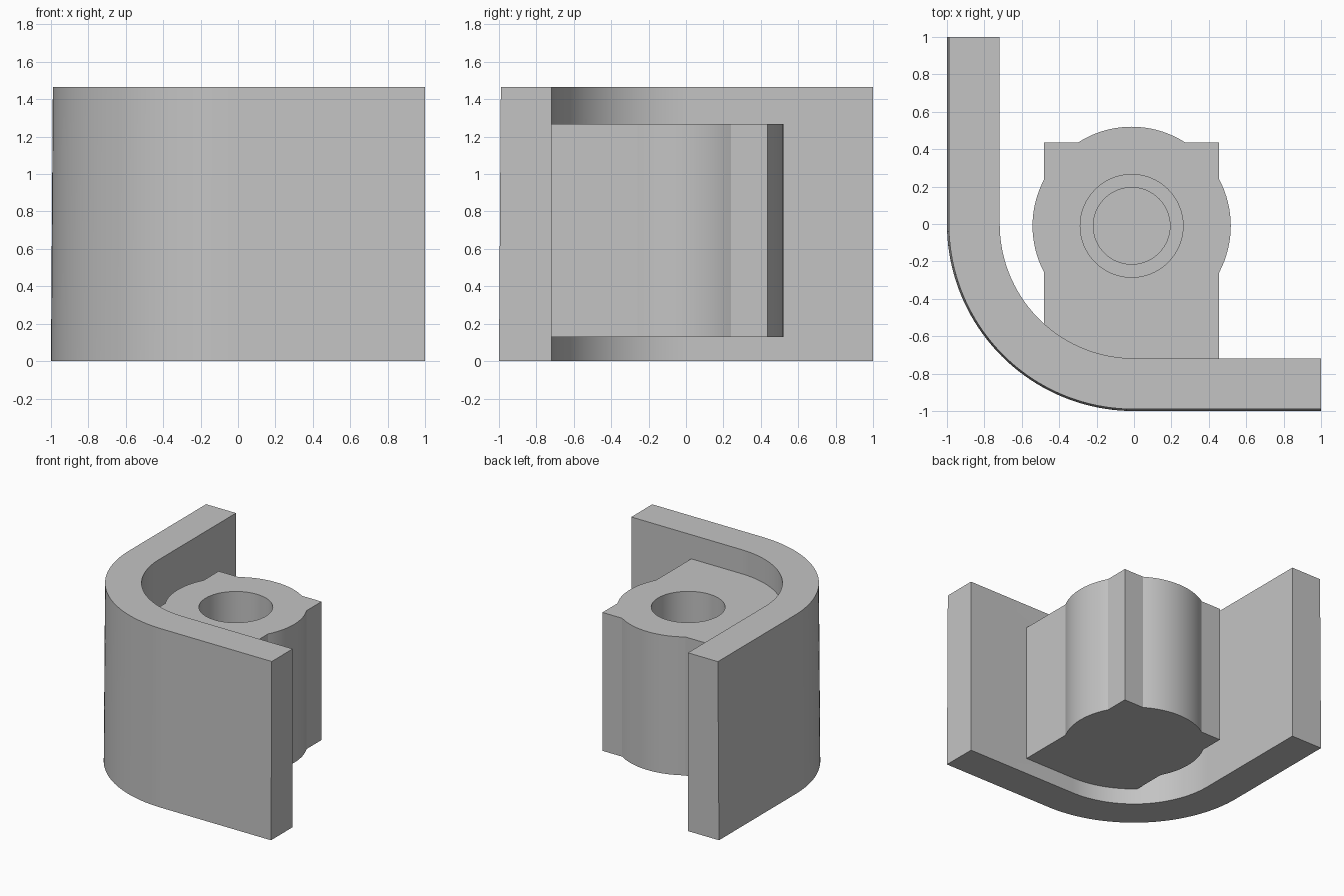
import bpy, bmesh
from math import cos, sin, radians, asin, acos, degrees

if "Cube" in bpy.data.objects:
    bpy.data.objects.remove(bpy.data.objects["Cube"])

grey = bpy.data.materials.new("light grey")
grey.diffuse_color = (0.55, 0.55, 0.55, 1)
grey.use_nodes = True
grey.node_tree.nodes["Principled BSDF"].inputs["Base Color"].default_value = grey.diffuse_color


def arc(cx, cy, r, a0, a1, n):
    """Points along an arc, angles in degrees."""
    return [(cx + r * cos(radians(a0 + (a1 - a0) * i / n)),
             cy + r * sin(radians(a0 + (a1 - a0) * i / n))) for i in range(n + 1)]


def prism(name, bottom, top, z0, z1):
    """Solid between two matching outlines."""
    bm = bmesh.new()
    lo = [bm.verts.new((x, y, z0)) for x, y in bottom]
    hi = [bm.verts.new((x, y, z1)) for x, y in top]
    n = len(lo)
    bm.faces.new(lo[::-1])
    bm.faces.new(hi)
    for i in range(n):
        j = (i + 1) % n
        bm.faces.new((lo[i], lo[j], hi[j], hi[i]))
    bmesh.ops.recalc_face_normals(bm, faces=bm.faces)
    me = bpy.data.meshes.new(name)
    bm.to_mesh(me)
    bm.free()
    me.materials.append(grey)
    ob = bpy.data.objects.new(name, me)
    bpy.context.collection.objects.link(ob)
    return ob


def combine(target, other, operation):
    """Boolean the second solid into the first, then drop it."""
    mod = target.modifiers.new(operation, 'BOOLEAN')
    mod.operation = operation
    mod.solver = 'EXACT'
    mod.object = other
    bpy.context.view_layer.objects.active = target
    bpy.ops.object.modifier_apply(modifier=mod.name)
    bpy.data.objects.remove(other)


# Rounded corner wall, outer side slightly drafted
def wall_outline(r_out, r_in=0.718):
    return ([(-r_out, 1)] + arc(0, 0, r_out, 180, 270, 40) + [(1, -r_out)]
            + [(1, -r_in)] + arc(0, 0, r_in, 270, 180, 40) + [(-r_in, 1)])


wall = prism("corner_bracket", wall_outline(1.0), wall_outline(0.99), 0, 1.465)

# Boss: square block merged with a round barrel
CX, CY, R = -0.0125, -0.01, 0.53
HALF, BACK = 0.4675, 0.435
side = degrees(acos(HALF / R))
rear = degrees(asin((BACK - CY) / R))
outline = ([(CX - HALF, -0.76), (CX + HALF, -0.76)]
           + arc(CX, CY, R, -side, side, 16)
           + [(CX + HALF, BACK)]
           + arc(CX, CY, R, rear, 180 - rear, 18)
           + [(CX - HALF, BACK)]
           + arc(CX, CY, R, 180 - side, 180 + side, 16))
boss = prism("boss", outline, outline, 0.13, 1.267)

# Stepped blind bore
for radius, floor in ((0.275, 0.75), (0.205, 0.3)):
    circle = arc(CX, CY, radius, 0, 360, 64)[:-1]
    combine(boss, prism("bore_cutter", circle, circle, floor, 1.4), 'DIFFERENCE')

combine(wall, boss, 'UNION')

# Smooth curved sides, sharp edges kept
bpy.ops.object.select_all(action='DESELECT')
wall.select_set(True)
bpy.context.view_layer.objects.active = wall
bpy.ops.object.shade_smooth_by_angle(angle=radians(20))
